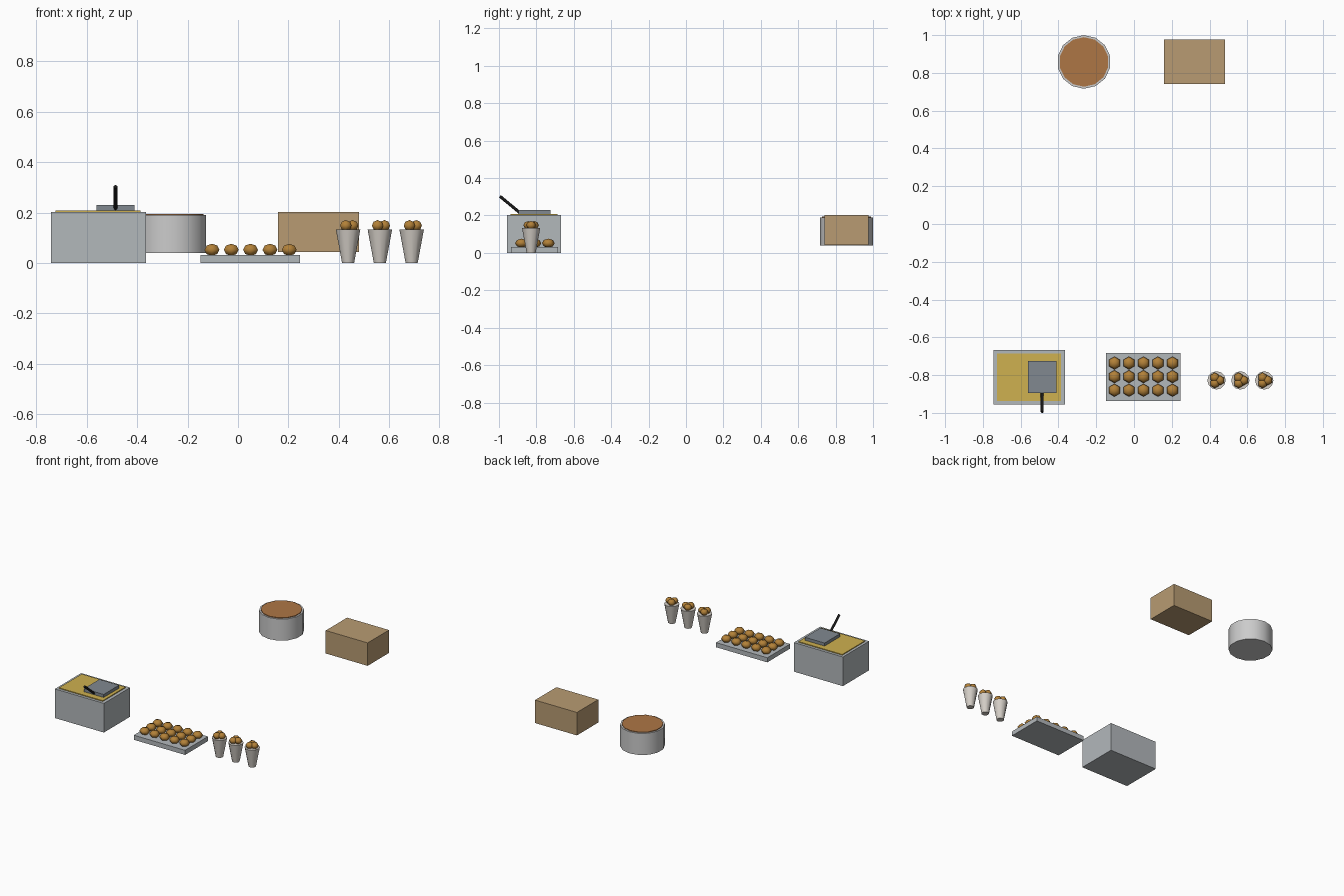
import bpy
from math import radians, sin, cos, tau
from mathutils import Vector

if "Cube" in bpy.data.objects:
    bpy.data.objects.remove(bpy.data.objects["Cube"])


def material(name, r, g, b):
    m = bpy.data.materials.new(name)
    m.diffuse_color = (r, g, b, 1)
    m.use_nodes = True
    m.node_tree.nodes["Principled BSDF"].inputs["Base Color"].default_value = m.diffuse_color
    return m


steel = material("steel", 0.45, 0.48, 0.50)
dark_steel = material("dark_steel", 0.22, 0.25, 0.28)
black = material("black", 0.01, 0.01, 0.01)
oil = material("oil", 0.62, 0.44, 0.08)
dough = material("fried_dough", 0.45, 0.22, 0.04)
card = material("cardboard", 0.48, 0.33, 0.17)
pale = material("pale_metal", 0.62, 0.62, 0.62)
paper = material("paper", 0.66, 0.62, 0.57)
sauce = material("sauce", 0.42, 0.18, 0.06)


def finish(name, mat, smooth=None):
    o = bpy.context.object
    o.name = name
    o.data.materials.append(mat)
    if smooth:
        bpy.ops.object.shade_smooth_by_angle(angle=radians(smooth))
    return o


def box(name, x, y, z, mat):
    """Box from (min, max) pairs on each axis."""
    bpy.ops.mesh.primitive_cube_add(size=1, location=[(a + b) / 2 for a, b in (x, y, z)])
    bpy.context.object.scale = [b - a for a, b in (x, y, z)]
    bpy.ops.object.transform_apply(location=False, rotation=False, scale=True)
    return finish(name, mat)


def cone(name, x, y, z0, z1, r0, r1, sides, mat):
    bpy.ops.mesh.primitive_cone_add(vertices=sides, radius1=r0, radius2=r1, depth=z1 - z0,
                                    location=(x, y, (z0 + z1) / 2))
    return finish(name, mat, 40)


def ball(name, x, y, z, r, rz):
    bpy.ops.mesh.primitive_uv_sphere_add(segments=6, ring_count=4, radius=1, location=(x, y, z))
    bpy.context.object.scale = (r, r, rz)
    bpy.ops.object.transform_apply(location=False, rotation=False, scale=True)
    return finish(name, dough, 80)


# Fryer with oil surface
box("fryer_body", (-0.743, -0.365), (-0.956, -0.667), (0, 0.203), steel)
box("fryer_oil", (-0.725, -0.387), (-0.937, -0.686), (0.195, 0.209), oil)

# Basket and slanted handle
box("fry_basket", (-0.562, -0.410), (-0.895, -0.724), (0.207, 0.230), dark_steel)
a, b = Vector((-0.486, -0.885, 0.212)), Vector((-0.486, -0.995, 0.303))
bpy.ops.mesh.primitive_cylinder_add(vertices=8, radius=0.008, depth=(b - a).length,
                                    location=(a + b) / 2,
                                    rotation=(b - a).to_track_quat('Z', 'Y').to_euler())
finish("basket_handle", black, 50)

# Tray with a grid of fried balls
box("tray", (-0.148, 0.247), (-0.936, -0.684), (0, 0.032), steel)
for i in range(5):
    for j in range(3):
        ball(f"tray_ball_{i}_{j}", 0.05 + (i - 2) * 0.0768, -0.808 + (j - 1) * 0.072,
             0.052, 0.034, 0.024)

# Serving cups, each topped with three balls
for i in range(3):
    cx, cy = 0.437 + i * 0.1262, -0.828
    cone(f"cup_{i}", cx, cy, 0, 0.132, 0.024, 0.0485, 12, paper)
    for k in range(3):
        t = k * tau / 3
        ball(f"cup_{i}_ball_{k}", cx + 0.018 * cos(t), cy + 0.018 * sin(t), 0.148, 0.026, 0.022)

# Pot with sauce
cone("pot", -0.265, 0.858, 0.040, 0.190, 0.142, 0.142, 14, pale)
cone("pot_sauce", -0.265, 0.858, 0.180, 0.195, 0.131, 0.131, 14, sauce)

# Storage box
box("storage_box", (0.158, 0.481), (0.741, 0.976), (0.043, 0.203), card)
